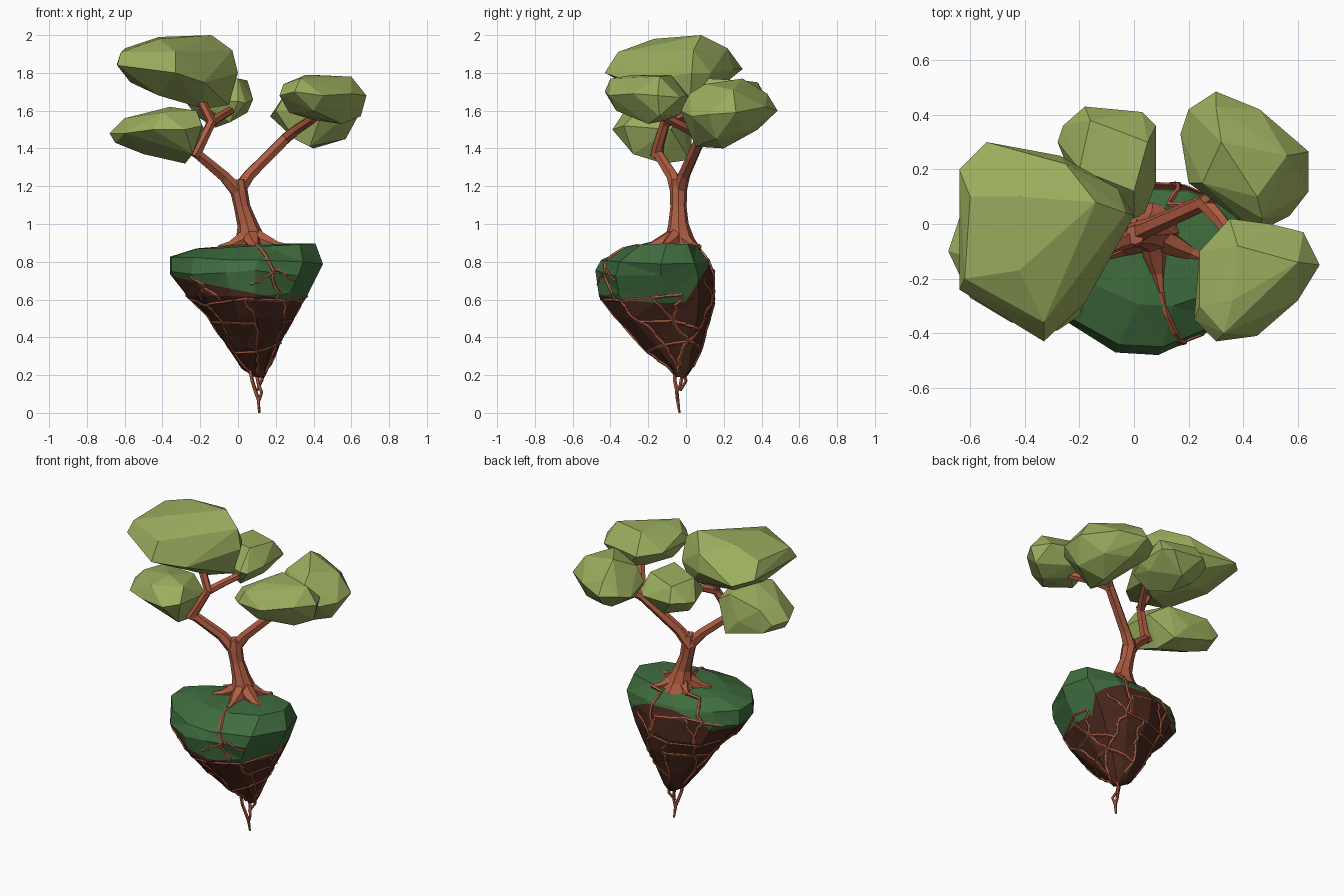
import bpy, bmesh, math, random
from mathutils import Vector
from mathutils.bvhtree import BVHTree

random.seed(4)


def material(name, rgb):
    m = bpy.data.materials.new(name)
    m.diffuse_color = (*rgb, 1)
    return m


LEAF = material("leaf green", (0.325, 0.42, 0.112))
GRASS = material("grass green", (0.050, 0.152, 0.048))
SOIL = material("soil brown", (0.068, 0.021, 0.0125))
BARK = material("bark brown", (0.43, 0.108, 0.053))


def finish(bm, name, *mats):
    bmesh.ops.recalc_face_normals(bm, faces=bm.faces)
    me = bpy.data.meshes.new(name)
    bm.to_mesh(me)
    bm.free()
    for m in mats:
        me.materials.append(m)
    ob = bpy.data.objects.new(name, me)
    bpy.context.collection.objects.link(ob)
    return ob


def tube(bm, pts, radii, sides=6):
    """Tapered tube along a path with a parallel-transported frame."""
    pts = [Vector(p) for p in pts]
    ref, rings = None, []
    for i, p in enumerate(pts):
        d = (pts[min(i + 1, len(pts) - 1)] - pts[max(i - 1, 0)]).normalized()
        if ref is None:
            ref = d.orthogonal()
        ref = (ref - d * ref.dot(d)).normalized()
        side = d.cross(ref)
        r = radii[i]
        rings.append([bm.verts.new(p + r * (ref * math.cos(a) + side * math.sin(a)))
                      for a in (2 * math.pi * k / sides for k in range(sides))])
    for a, b in zip(rings, rings[1:]):
        for k in range(sides):
            j = (k + 1) % sides
            bm.faces.new((a[k], a[j], b[j], b[k]))
    bm.faces.new(rings[0][::-1])
    bm.faces.new(rings[-1])


def clump(name, pts):
    """Faceted leaf mass: convex hull of a few points."""
    bm = bmesh.new()
    for p in pts:
        bm.verts.new(p)
    bmesh.ops.convex_hull(bm, input=bm.verts)
    junk = [v for v in bm.verts if not v.link_faces]
    bmesh.ops.delete(bm, geom=junk, context='VERTS')
    return finish(bm, name, LEAF)


# Leaf clumps
clump("leaves_top_left", [
    (-.64, .2, 1.85), (-.54, .3, 1.82), (-.27, .25, 1.82), (-.06, .13, 1.8), (0, .03, 1.8),
    (-.18, -.29, 1.75), (-.33, -.43, 1.8), (-.64, -.24, 1.84), (-.6, .1, 1.93),
    (-.42, -.17, 1.98), (-.42, .1, 1.99), (-.14, .08, 2.0), (-.03, .04, 1.92),
    (-.33, -.36, 1.91), (-.25, .22, 1.93), (-.62, -.2, 1.91), (-.05, .02, 1.63),
    (-.18, -.05, 1.61), (-.42, -.2, 1.68), (-.42, .1, 1.69), (-.57, 0, 1.75), (-.1, .1, 1.66)])
clump("leaves_low_left", [
    (-.68, -.1, 1.48), (-.64, .02, 1.48), (-.58, .03, 1.42), (-.55, .02, 1.56), (-.6, -.27, 1.48),
    (-.45, -.36, 1.5), (-.28, -.39, 1.5), (-.19, -.33, 1.52), (-.18, -.08, 1.5), (-.4, .03, 1.45),
    (-.36, -.2, 1.62), (-.22, -.25, 1.6), (-.6, -.12, 1.56), (-.4, -.33, 1.59),
    (-.3, -.03, 1.58), (-.28, -.12, 1.32), (-.24, -.28, 1.37), (-.5, -.1, 1.37),
    (-.3, .02, 1.34), (-.65, -.1, 1.43)])
clump("leaves_back", [
    (-.28, .3, 1.65), (-.26, .36, 1.66), (-.18, .43, 1.66), (.03, .41, 1.65), (.08, .36, 1.66),
    (.08, .15, 1.66), (.04, .04, 1.64), (0, .02, 1.65), (-.2, .1, 1.64), (.05, .3, 1.76),
    (0, .12, 1.77), (-.16, .38, 1.75), (-.2, .2, 1.75), (.05, .2, 1.59), (-.04, .08, 1.54),
    (-.12, .2, 1.51), (-.08, .35, 1.54), (-.22, .28, 1.57)])
clump("leaves_back_right", [
    (.17, .33, 1.57), (.2, .42, 1.6), (.3, .485, 1.6), (.46, .42, 1.62), (.64, .265, 1.59),
    (.64, .12, 1.58), (.57, .03, 1.57), (.45, -.03, 1.6), (.2, .15, 1.6), (.3, .43, 1.69),
    (.32, .3, 1.77), (.45, .1, 1.74), (.25, .15, 1.69), (.56, .25, 1.71), (.47, .02, 1.69),
    (.3, .1, 1.45), (.38, .05, 1.41), (.4, .2, 1.4), (.57, .16, 1.45), (.34, .38, 1.5),
    (.5, .32, 1.49)])
clump("leaves_front_right", [
    (.68, -.15, 1.68), (.62, -.03, 1.67), (.5, 0, 1.68), (.35, .02, 1.67), (.24, -.1, 1.68),
    (.22, -.35, 1.68), (.3, -.43, 1.7), (.45, -.41, 1.68), (.6, -.28, 1.69), (.24, -.3, 1.74),
    (.36, -.28, 1.79), (.38, -.08, 1.79), (.6, -.14, 1.78), (.33, -.4, 1.77), (.65, -.14, 1.57),
    (.55, -.2, 1.53), (.4, -.1, 1.55), (.27, -.25, 1.59), (.4, -.37, 1.6), (.45, -.03, 1.58)])

# Floating island: one plan outline scaled into rings (z, xmin, xmax, ymin, ymax, rim tilt)
PLAN = [(1, .1), (.88, .72), (.4, .97), (-.1, 1), (-.7, .75), (-1, .4),
        (-.98, -.1), (-.7, -.62), (-.25, -.97), (.15, -1), (.74, -.66)]
RINGS = [(.19, .09, .14, -.05, .0, 0), (.23, .02, .16, -.08, .03, 0),
         (.35, -.06, .22, -.22, .08, 0), (.5, -.16, .30, -.37, .13, 0),
         (.62, -.27, .36, -.46, .155, 0), (.74, -.36, .42, -.48, .15, 0),
         (.81, -.36, .45, -.45, .125, -.018), (.88, -.22, .41, -.30, .06, .013)]
bm = bmesh.new()
loops = []
for z, x0, x1, y0, y1, tilt in RINGS:
    j = .018 if .3 < z < .8 else .004
    loops.append([bm.verts.new(((x0 + x1) / 2 + u * (x1 - x0) / 2,
                                (y0 + y1) / 2 + v * (y1 - y0) / 2,
                                z + tilt * u + random.uniform(-j, j))) for u, v in PLAN])
n = len(PLAN)
for a, b in zip(loops, loops[1:]):
    for k in range(n):
        bm.faces.new((a[k], a[(k + 1) % n], b[(k + 1) % n], b[k]))
bm.faces.new(loops[0][::-1])
top = bm.verts.new((.08, -.1, .895))
for k in range(n):
    bm.faces.new((loops[-1][k], loops[-1][(k + 1) % n], top))
bmesh.ops.triangulate(bm, faces=bm.faces)
bmesh.ops.recalc_face_normals(bm, faces=bm.faces)
# Grass line: gentle at the front, climbing to the rim at the back
CUTS = [(Vector((0, 0, .65)), Vector((.2, 0, 1))), (Vector((0, 0, .59)), Vector((0, -1.6, 1)))]
for co, no in CUTS:
    bmesh.ops.bisect_plane(bm, geom=bm.verts[:] + bm.edges[:] + bm.faces[:], plane_co=co, plane_no=no)
for f in bm.faces:
    c = f.calc_center_median()
    f.material_index = 0 if all((c - co).dot(no) > 0 for co, no in CUTS) else 1
tree = BVHTree.FromBMesh(bm)
finish(bm, "island", GRASS, SOIL)

# Trunk and branches
bm = bmesh.new()
tube(bm, [(.07, -.03, .86), (.065, -.035, .92), (.05, -.04, 1.0), (.022, -.04, 1.09),
          (.006, -.04, 1.17), (.003, -.04, 1.235)], [.11, .078, .054, .043, .046, .036], 8)
tube(bm, [(.01, -.04, 1.16), (-.07, -.07, 1.25), (-.22, -.15, 1.375), (-.3, -.17, 1.42)],
     [.042, .033, .028, .022])
tube(bm, [(-.235, -.155, 1.36), (-.2, -.145, 1.42), (-.14, -.11, 1.54), (-.2, -.09, 1.66)],
     [.036, .029, .027, .024])
tube(bm, [(-.15, -.115, 1.53), (-.1, -.04, 1.565), (-.04, .06, 1.6)], [.026, .025, .022])
tube(bm, [(-.01, -.04, 1.16), (.06, -.01, 1.26), (.26, .08, 1.46), (.36, .16, 1.53)],
     [.042, .033, .03, .024])
tube(bm, [(.25, .085, 1.45), (.31, .02, 1.5), (.4, -.1, 1.56), (.44, -.14, 1.6)],
     [.032, .028, .026, .022])
# Flared roots at the trunk foot
FEET = [(-.1, -.12), (.1, -.25), (.28, -.14), (.2, .07), (-.04, .04)]
for x, y in FEET:
    tube(bm, [(.062, -.035, .96), ((x + .13) / 3, (y - .08) / 3, .905),
              ((2 * x + .065) / 3, (2 * y - .04) / 3, .882), (x, y, .878)],
         [.04, .044, .026, .012], 6)
finish(bm, "trunk", BARK)


# Thin roots creeping over the island
def on_island(ang, z):
    t = (z - .2) / .6
    axis = Vector((.09 - .045 * t, -.03 - .11 * t, z))
    d = Vector((math.cos(ang), math.sin(ang), 0))
    hit = tree.ray_cast(axis + d * 2, -d)[0]
    return hit if hit else axis


def creep(bm, ang, z0, ang1, z1, r0, r1, start=None):
    steps = max(3, int((abs(z1 - z0) + abs(ang1 - ang) * .25) / .035))
    pts = [start] if start else []
    for i in range(steps + 1):
        t = i / steps
        wob = random.uniform(-.06, .06) if 0 < i < steps else 0
        pts.append(on_island(ang + (ang1 - ang) * t + wob, z0 + (z1 - z0) * t))
    m = len(pts) - 1
    tube(bm, pts, [r0 + (r1 - r0) * i / m for i in range(m + 1)], 5)


bm = bmesh.new()
# Main roots coming over the grass from the trunk foot
for foot, ang in ((1, 5.13), (3, 1.2), (4, 2.3)):
    x, y = FEET[foot]
    creep(bm, ang, .865, ang + .05, .6, .012, .009, Vector((x, y, .884)))
# Web of roots on the soil: rows of zigzag joined by staggered uprights
LEVELS = [(.73, 9), (.6, 9), (.47, 8), (.35, 6), (.24, 5)]
rows = [[(2 * math.pi * (k + .5 * (i % 2)) / c + random.uniform(-.12, .12),
          z + random.uniform(-.035, .035)) for k in range(c)] for i, (z, c) in enumerate(LEVELS)]
for i, row in enumerate(rows):
    for k, (a, z) in enumerate(row):
        a1, z1 = row[(k + 1) % len(row)]
        a1 += 2 * math.pi if a1 < a else 0
        if i == 0 and (math.sin(a) < .3 or math.sin(a1) < .3):
            continue
        if i < 4 and random.random() < .8:
            creep(bm, a, z, a1, z1, .008, .008)
        if i < 4:
            b, zb = min(rows[i + 1], key=lambda p: abs(math.remainder(p[0] - a, 2 * math.pi)))
            creep(bm, a, z, a + math.remainder(b - a, 2 * math.pi), zb, .009, .008)
# Forks on the front grass
creep(bm, 5.17, .76, 4.75, .68, .008, .007)
creep(bm, 5.17, .76, 5.5, .7, .008, .007)
creep(bm, 3.75, .72, 4.2, .6, .009, .008)
creep(bm, 3.95, .67, 3.75, .6, .008, .007)
finish(bm, "creeping_roots", BARK)

# Hanging root tips
bm = bmesh.new()
tube(bm, [(.06, -.06, .25), (.075, -.06, .17), (.09, -.05, .12), (.108, -.045, .07), (.112, -.035, 0)],
     [.011, .01, .01, .01, .006], 5)
tube(bm, [(.14, -.02, .24), (.125, 0, .17), (.1, -.03, .12)], [.01, .009, .008], 5)
tube(bm, [(.1, -.02, .2), (.108, -.03, .15), (.125, -.05, .11), (.112, -.045, .065)],
     [.011, .009, .009, .007], 5)
finish(bm, "hanging_roots", BARK)
